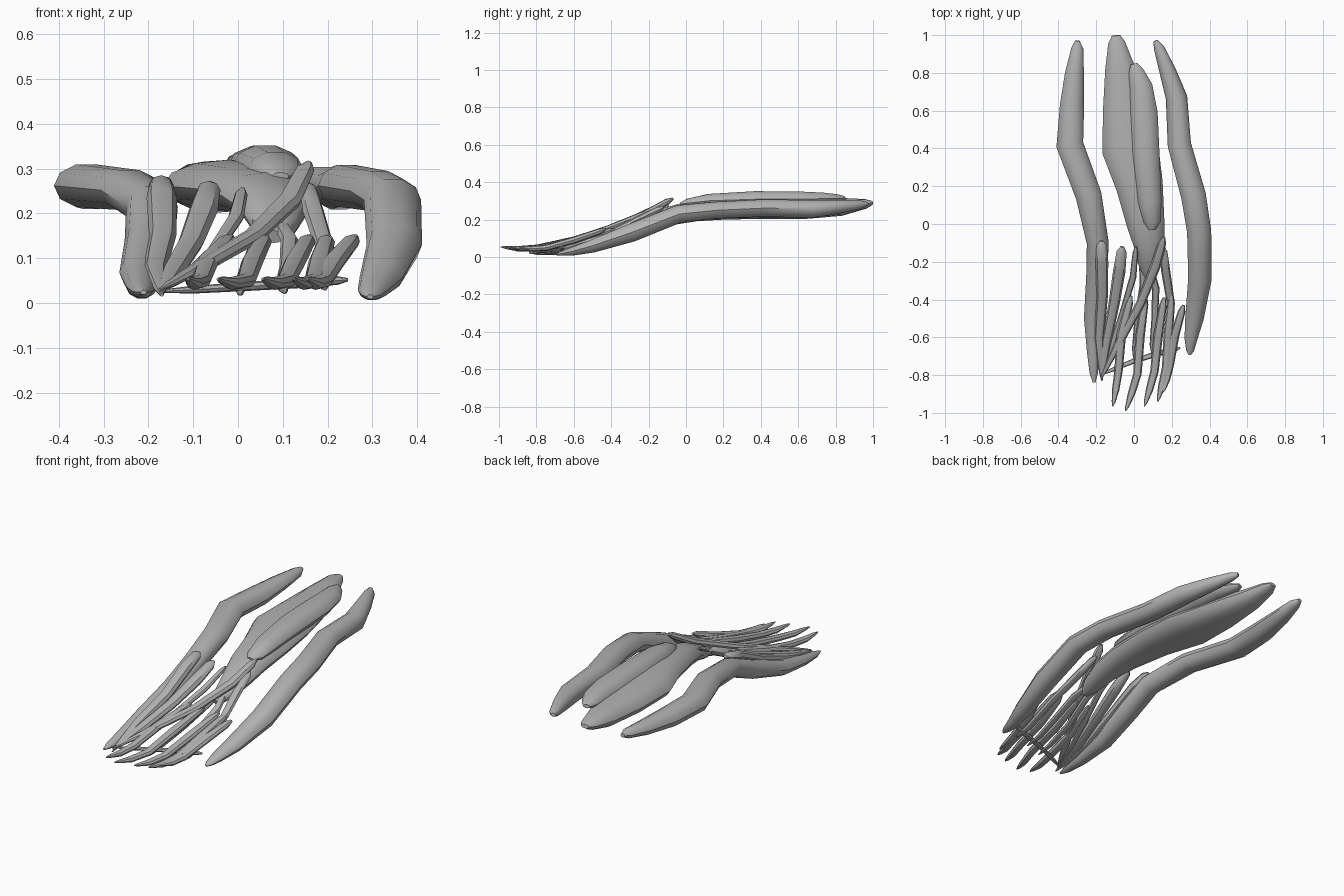
import bpy, bmesh, math
from mathutils import Vector

cube = bpy.data.objects.get("Cube")
if cube:
    bpy.data.objects.remove(cube, do_unlink=True)

grey = bpy.data.materials.new("plain grey")
grey.use_nodes = True
grey.diffuse_color = (0.45, 0.45, 0.45, 1)
bsdf = next(n for n in grey.node_tree.nodes if n.type == 'BSDF_PRINCIPLED')
bsdf.inputs["Base Color"].default_value = (0.45, 0.45, 0.45, 1)
bsdf.inputs["Roughness"].default_value = 0.7


def strand(name, stations, sides=10):
    """Tapered tube; each station is x, y, z, half width, half thickness."""
    bm = bmesh.new()
    pts = [Vector(s[:3]) for s in stations]
    rings = []
    for i, (x, y, z, w, h) in enumerate(stations):
        tangent = (pts[min(i + 1, len(pts) - 1)] - pts[max(i - 1, 0)]).normalized()
        side = tangent.cross(Vector((0, 0, 1))).normalized()
        up = side.cross(tangent)
        rings.append([bm.verts.new(pts[i] + side * w * math.cos(a) + up * h * math.sin(a))
                      for a in (math.tau * k / sides for k in range(sides))])
    for a, b in zip(rings, rings[1:]):
        for k in range(sides):
            j = (k + 1) % sides
            bm.faces.new((a[k], a[j], b[j], b[k]))
    bm.faces.new(rings[0])
    bm.faces.new(rings[-1])
    bmesh.ops.recalc_face_normals(bm, faces=bm.faces)
    mesh = bpy.data.meshes.new(name)
    bm.to_mesh(mesh)
    bm.free()
    obj = bpy.data.objects.new(name, mesh)
    bpy.context.collection.objects.link(obj)
    mesh.materials.append(grey)
    bpy.ops.object.select_all(action='DESELECT')
    obj.select_set(True)
    bpy.context.view_layer.objects.active = obj
    bpy.ops.object.shade_smooth_by_angle(angle=math.radians(42))
    return obj


def thin_strand(name, path, width):
    """Slim strand through a path, rounded at the root and pointed at the tip."""
    last = len(path) - 1
    first, nxt = Vector(path[0]), Vector(path[1])
    stations = [(*first, width * 0.3, width * 0.25),
                (*first.lerp(nxt, 0.2), width * 0.8, width * 0.65)]
    for i, p in enumerate(path[1:last], 1):
        f = 1 - 0.45 * max(0, i - 1) / last
        stations.append((*p, width * f, width * 0.75 * f))
    stations.append((*Vector(path[last - 1]).lerp(Vector(path[last]), 0.75),
                     width * 0.4, width * 0.3))
    stations.append((*path[last], width * 0.12, width * 0.1))
    return strand(name, stations, 8)


# Heavy outer strands
strand("right_long_strand", [
    (-0.30, 0.97, 0.285, 0.012, 0.010), (-0.30, 0.93, 0.28, 0.032, 0.024),
    (-0.315, 0.80, 0.268, 0.050, 0.038), (-0.328, 0.63, 0.258, 0.064, 0.050),
    (-0.34, 0.42, 0.262, 0.072, 0.050), (-0.24, 0.15, 0.252, 0.069, 0.047),
    (-0.192, -0.10, 0.215, 0.058, 0.050), (-0.197, -0.28, 0.140, 0.056, 0.049),
    (-0.215, -0.50, 0.068, 0.050, 0.040), (-0.215, -0.68, 0.036, 0.034, 0.027),
    (-0.213, -0.79, 0.026, 0.022, 0.016), (-0.211, -0.84, 0.024, 0.007, 0.005)])
strand("left_long_strand", [
    (0.113, 0.97, 0.285, 0.012, 0.010), (0.133, 0.93, 0.28, 0.028, 0.024),
    (0.178, 0.81, 0.268, 0.044, 0.038), (0.225, 0.67, 0.256, 0.057, 0.050),
    (0.240, 0.42, 0.262, 0.062, 0.049), (0.315, 0.15, 0.250, 0.066, 0.047),
    (0.345, -0.04, 0.230, 0.064, 0.050), (0.349, -0.29, 0.130, 0.062, 0.051),
    (0.320, -0.50, 0.058, 0.049, 0.036), (0.301, -0.61, 0.029, 0.034, 0.023),
    (0.297, -0.67, 0.018, 0.021, 0.012), (0.295, -0.693, 0.014, 0.007, 0.005)])

# Broad middle strand with a second one lying on it
strand("middle_strand", [
    (-0.095, 0.998, 0.290, 0.022, 0.010), (-0.092, 0.96, 0.284, 0.045, 0.026),
    (-0.075, 0.83, 0.268, 0.078, 0.048), (-0.045, 0.62, 0.260, 0.120, 0.058),
    (-0.020, 0.40, 0.262, 0.150, 0.058), (0.030, 0.20, 0.255, 0.124, 0.055),
    (0.062, 0.0, 0.240, 0.100, 0.052), (0.082, -0.13, 0.212, 0.078, 0.047),
    (0.082, -0.24, 0.172, 0.052, 0.034), (0.080, -0.30, 0.148, 0.022, 0.015)], 12)
strand("top_strand", [
    (0.000, 0.848, 0.315, 0.018, 0.010), (0.010, 0.81, 0.313, 0.040, 0.023),
    (0.037, 0.73, 0.312, 0.060, 0.034), (0.052, 0.59, 0.310, 0.073, 0.043),
    (0.062, 0.37, 0.309, 0.073, 0.045), (0.084, 0.12, 0.301, 0.062, 0.038),
    (0.096, 0.01, 0.289, 0.046, 0.024), (0.095, -0.03, 0.283, 0.018, 0.009)])

# Slim strands gathered toward the lower right
thin_strand("right_wisp", [
    (-0.172, -0.09, 0.272), (-0.170, -0.20, 0.235), (-0.168, -0.38, 0.150),
    (-0.185, -0.60, 0.075), (-0.170, -0.83, 0.018)], 0.034)
thin_strand("right_inner_wisp", [
    (-0.062, -0.12, 0.265), (-0.078, -0.25, 0.205), (-0.105, -0.42, 0.135),
    (-0.145, -0.62, 0.070), (-0.170, -0.82, 0.025)], 0.033)
thin_strand("centre_wisp", [
    (0.010, -0.12, 0.255), (-0.005, -0.28, 0.190), (-0.055, -0.45, 0.115),
    (-0.110, -0.62, 0.065), (-0.165, -0.80, 0.030)], 0.018)
thin_strand("crossing_wisp", [
    (0.158, -0.07, 0.312), (0.115, -0.22, 0.228), (0.035, -0.42, 0.150),
    (-0.085, -0.64, 0.080), (-0.175, -0.82, 0.030)], 0.027)
thin_strand("lower_crossing_wisp", [
    (0.245, -0.655, 0.052), (0.130, -0.685, 0.044), (0.0, -0.725, 0.036),
    (-0.10, -0.765, 0.030), (-0.18, -0.80, 0.026)], 0.015)
thin_strand("left_wisp", [
    (0.155, -0.12, 0.265), (0.168, -0.25, 0.205), (0.195, -0.42, 0.120),
    (0.185, -0.62, 0.055), (0.195, -0.71, 0.030)], 0.024)
thin_strand("left_inner_wisp", [
    (0.085, -0.22, 0.190), (0.115, -0.34, 0.140), (0.110, -0.50, 0.080),
    (0.098, -0.64, 0.040), (0.105, -0.73, 0.022)], 0.020)
thin_strand("centre_inner_wisp", [
    (0.040, -0.17, 0.200), (0.050, -0.32, 0.145), (0.020, -0.50, 0.075),
    (0.005, -0.66, 0.036), (0.005, -0.76, 0.018)], 0.020)

# Row of short front curls: x at root, upper bend, lower bend and tip; root and tip y
curls = [(-0.015, -0.067, -0.082, -0.112, -0.38, -0.965),
         (0.062, 0.032, 0.018, -0.045, -0.38, -0.990),
         (0.160, 0.128, 0.108, 0.055, -0.39, -0.965),
         (0.200, 0.182, 0.170, 0.125, -0.38, -0.940),
         (0.262, 0.215, 0.190, 0.155, -0.43, -0.890)]
for n, (x0, x1, x2, x3, y0, y1) in enumerate(curls, 1):
    span = y1 - y0
    thin_strand(f"front_curl_{n}", [
        (x0, y0, 0.148), (x1, y0 + span * 0.35, 0.092),
        (x2, y0 + span * 0.68, 0.050), ((x2 + x3) / 2, y0 + span * 0.85, 0.044),
        (x3, y1, 0.054)], 0.025)
